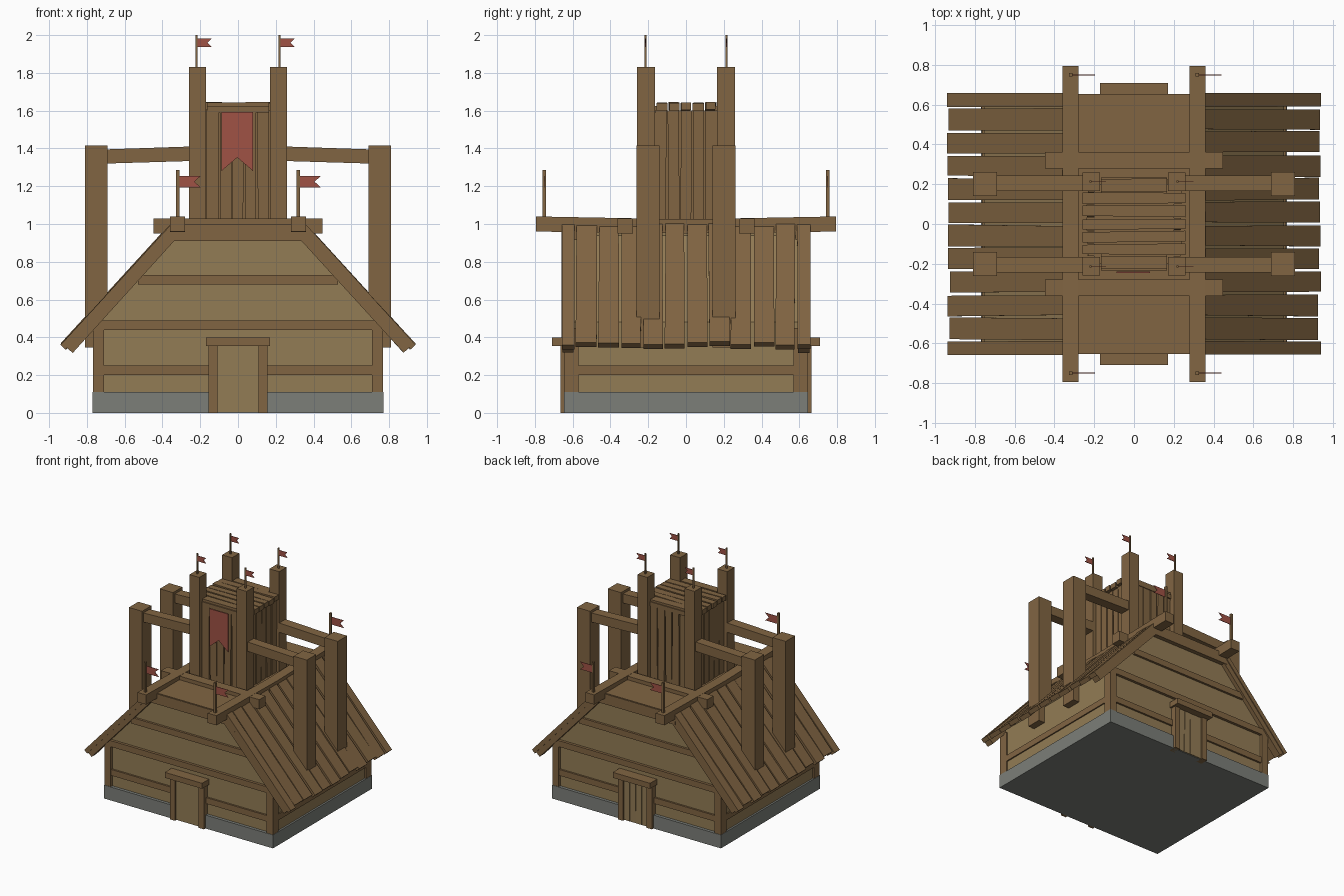
import bpy, bmesh, random
from mathutils import Vector

if "Cube" in bpy.data.objects:
    bpy.data.objects.remove(bpy.data.objects["Cube"])

random.seed(4)


def material(name, rgb):
    m = bpy.data.materials.new(name)
    m.diffuse_color = (*rgb, 1)
    m.use_nodes = True
    m.node_tree.nodes["Principled BSDF"].inputs["Base Color"].default_value = m.diffuse_color
    return m


BEAM = material("beam_wood", (0.22, 0.13, 0.055))
PANEL = material("panel_wood", (0.29, 0.20, 0.09))
STONE = material("stone", (0.20, 0.21, 0.19))
RED = material("red_cloth", (0.35, 0.085, 0.06))


def loft(name, a, b, mat):
    """Closed solid between two matching outlines."""
    bm = bmesh.new()
    va, vb = [bm.verts.new(p) for p in a], [bm.verts.new(p) for p in b]
    n = len(va)
    bm.faces.new(va)
    bm.faces.new(vb[::-1])
    for i in range(n):
        j = (i + 1) % n
        bm.faces.new((va[i], vb[i], vb[j], va[j]))
    bmesh.ops.recalc_face_normals(bm, faces=bm.faces)
    me = bpy.data.meshes.new(name)
    bm.to_mesh(me)
    bm.free()
    me.materials.append(mat)
    ob = bpy.data.objects.new(name, me)
    bpy.context.collection.objects.link(ob)
    return ob


def prism(name, pts, y0, y1, mat):
    return loft(name, [(x, y0, z) for x, z in pts], [(x, y1, z) for x, z in pts], mat)


def box(name, x0, x1, y0, y1, z0, z1, mat=BEAM):
    return prism(name, [(x0, z0), (x1, z0), (x1, z1), (x0, z1)], y0, y1, mat)


def sbox(name, sx, sy, x0, x1, y0, y1, z0, z1, mat=BEAM):
    """Box placed in one of the mirrored quadrants."""
    return box(name, *sorted((sx * x0, sx * x1)), *sorted((sy * y0, sy * y1)), z0, z1, mat)


def plank(name, p, q, wide, thick, w, t, jit=0.006, mat=BEAM):
    """Board from p to q with slightly uneven ends; wide/thick are directions."""
    p, q, wide, thick = map(Vector, (p, q, wide, thick))
    rings = []
    for c in (p, q):
        l, r = (w / 2 - random.uniform(0, jit) for _ in range(2))
        c = c + thick * random.uniform(-jit, jit) * 0.5
        rings.append([c - wide * l, c + wide * r, c + wide * r - thick * t, c - wide * l - thick * t])
    return loft(name, *rings, mat)


def flag(x, y, z0, z1, r, length, h, drop):
    box("flag_pole", x - r, x + r, y - r, y + r, z0, z1)
    t, x0, x1 = z1 - drop, x + r, x + r + length
    prism("flag", [(x0, t), (x1, t), (x1 - length * .3, t - h / 2), (x1, t - h), (x0, t - h)],
          y - .002, y + .002, RED)


S = (-1, 1)

# stone footing and solid house body
box("stone_base", -.77, .77, -.645, .645, 0, .11, STONE)
prism("house_body", [(-.755, .11), (.755, .11), (.755, .48), (.34, .94), (.34, .985),
                     (-.34, .985), (-.34, .94), (-.755, .48)], -.62, .62, PANEL)

# timber framing of the walls
for sx in S:
    for sy in S:
        sbox("corner_post", sx, sy, .71, .768, .57, .642, .11, .45)
    sbox("side_rail", sx, 1, .70, .765, -.57, .57, .20, .25)
for sy in S:
    sbox("wall_rail", 1, sy, -.71, .71, .6, .635, .20, .25)
    sbox("eave_beam", 1, sy, -.77, .77, .6, .642, .44, .49)
    sbox("gable_rail", 1, sy, -.53, .53, .6, .638, .68, .73)
    sbox("gable_top_beam", 1, sy, -.36, .36, .58, .655, .91, .995)

# doors on both gables
for sy in S:
    for sx in S:
        sbox("door_post", sx, sy, .108, .155, .6, .665, 0, .355)
    sbox("door_lintel", 1, sy, -.17, .17, .6, .71, .355, .40)
box("front_door", -.108, .108, -.652, -.6, .004, .355, PANEL)
for i in range(4):
    x = -.081 + .054 * i
    plank("back_door_plank", (x, .652, .004), (x, .652, .355), (1, 0, 0), (0, 1, 0), .054, .03, .004, PANEL)

# sloping roof boards and barge boards
slope = Vector((.585, 0, -.64)).normalized()
for sx in S:
    d = Vector((sx * slope.x, 0, slope.z))
    n = Vector((-sx * slope.z, 0, slope.x))
    top, wy = Vector((sx * .355, 0, 1.0)), (0, 1, 0)
    length = .867
    for i in range(10):
        y = Vector((0, -.5265 + .117 * i, 0))
        end = length - random.uniform(0, .02)
        plank("roof_plank", top + y, top + y + d * end, wy, n, .117, .035, .011)
    for sy in S:
        y = Vector((0, sy * .624, 0))
        plank("edge_roof_plank", top + y, top + y + d * length, wy, n, .072, .035, .005)
        b = top + y - n * .03
        plank("barge_board", b, b + d * (length - .012), wy, n, .066, .045, .004)
box("roof_deck", -.36, .36, -.65, .65, .96, 1.0)

# log frame on top of the roof with lower flags
for sx in S:
    for sy in S:
        x0, x1 = sx * .28, sx * .36
        loft("ridge_beam",
             [(x0, 0, .95), (x1, 0, .95), (x1, 0, 1.025), (x0, 0, 1.025)],
             [(x0, sy * .795, .96), (x1, sy * .795, .96), (x1, sy * .795, 1.04), (x0, sy * .795, 1.04)], BEAM)
        flag(sx * .318, sy * .75, 1.02, 1.285, .009, .112, .062, .03)
for sy in S:
    sbox("cross_beam", 1, sy, -.447, .447, .28, .362, .95, 1.03)

# tower corner posts with flags, outer posts and braces
for sx in S:
    for sy in S:
        sbox("tower_post", sx, sy, .17, .26, .165, .26, .97, 1.832)
        flag(sx * .22, sy * .215, 1.82, 2.0, .005, .075, .045, .018)
        sbox("outer_post", sx, sy, .69, .81, .14, .262, .345, 1.415)
        y0, y1 = sy * .165, sy * .245
        loft("brace_beam",
             [(sx * .2, y0, 1.335), (sx * .2, y1, 1.335), (sx * .2, y1, 1.412), (sx * .2, y0, 1.412)],
             [(sx * .7, y0, 1.32), (sx * .7, y1, 1.32), (sx * .7, y1, 1.395), (sx * .7, y0, 1.395)], BEAM)

# tower plank walls
box("tower_core", -.20, .20, -.20, .20, .97, 1.6)
for s in S:
    for i in range(5):
        c = -.134 + .067 * i
        plank("tower_wall_plank", (c, s * .228, .98), (c, s * .228, 1.6), (1, 0, 0), (0, s, 0), .068, .04, .008)
        plank("tower_side_plank", (s * .235, c, .98), (s * .235, c, 1.6), (0, 1, 0), (s, 0, 0), .068, .045, .008)
    sbox("tower_top_rail", 1, s, -.165, .165, .15, .235, 1.59, 1.625)

# tower roof boards
for i in range(5):
    y = -.128 + .064 * i
    plank("tower_roof_plank", (-.26, y, 1.643), (.26, y, 1.643), (0, 1, 0), (0, 0, 1), .063, .04, .009)
for s in S:
    plank("tower_edge_plank", (-.165, s * .195, 1.643), (.165, s * .195, 1.643), (0, 1, 0), (0, 0, 1), .075, .03, .008)

# hanging banner
prism("banner", [(-.088, 1.592), (.08, 1.592), (.08, 1.28), (-.004, 1.352), (-.088, 1.28)], -.246, -.240, RED)
